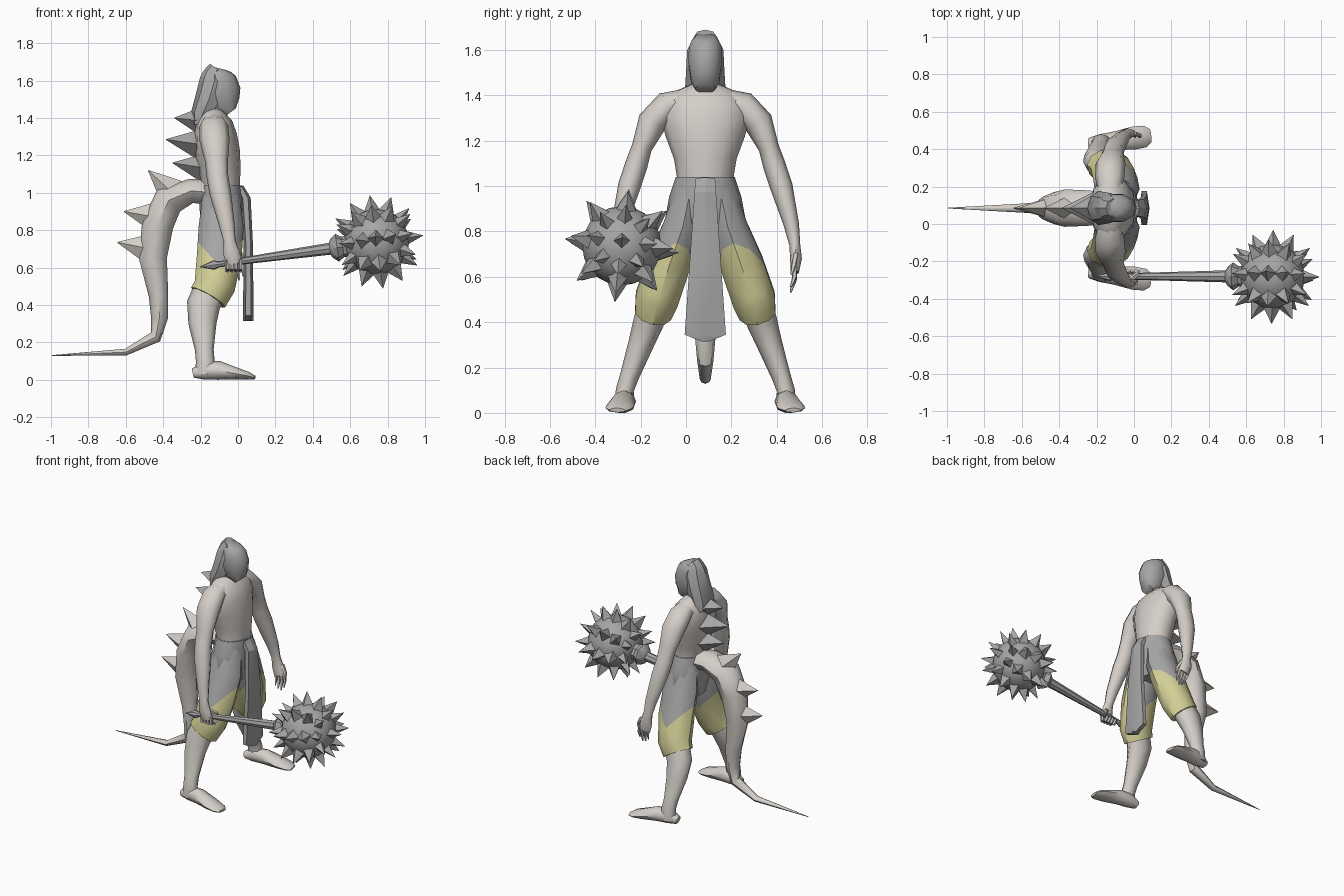
import bpy, bmesh, math
from mathutils import Vector, Matrix

CY = 0.085  # body symmetry plane


def material(name, rgb):
    m = bpy.data.materials.new(name)
    m.diffuse_color = (*rgb, 1)
    return m


SKIN = material("pale skin", (0.66, 0.62, 0.58))
GREY = material("grey cloth and metal", (0.38, 0.38, 0.38))
YELLOW = material("yellow trousers", (0.66, 0.63, 0.31))


def add(bm, secs, n=8, turn=0.0, flip=False):
    """Loft through rings (x, y, z, half depth, half width)."""
    pts = [Vector((s[0], 2 * CY - s[1] if flip else s[1], s[2])) for s in secs]
    rings = []
    for i, s in enumerate(secs):
        t = (pts[min(i + 1, len(pts) - 1)] - pts[max(i - 1, 0)]).normalized()
        ref = Vector((1, 0, 0)) if abs(t.y) > 0.98 else Vector((0, 1, 0))
        u = ref.cross(t).normalized()
        v = t.cross(u)
        rings.append([bm.verts.new(pts[i] + u * s[3] * math.cos(a) + v * s[4] * math.sin(a))
                      for a in [turn + 2 * math.pi * k / n for k in range(n)]])
    for r, q in zip(rings, rings[1:]):
        for k in range(n):
            bm.faces.new((r[k], r[(k + 1) % n], q[(k + 1) % n], q[k]))
    bm.faces.new(rings[0])
    bm.faces.new(rings[-1])


def finish(name, bm, mats, angle=40, rule=None):
    bmesh.ops.recalc_face_normals(bm, faces=bm.faces)
    if rule:
        for f in bm.faces:
            f.material_index = rule(f.calc_center_median())
    me = bpy.data.meshes.new(name)
    bm.to_mesh(me)
    bm.free()
    for m in mats:
        me.materials.append(m)
    me.shade_smooth()
    me.set_sharp_from_angle(angle=math.radians(angle))
    ob = bpy.data.objects.new(name, me)
    bpy.context.collection.objects.link(ob)
    return ob


def part(name, secs, mat, n=8, angle=40, turn=0.0, flip=False):
    bm = bmesh.new()
    add(bm, secs, n, turn, flip)
    return finish(name, bm, [mat], angle)


def column(rows):
    """Rows (z, x, half depth, half width) on the symmetry plane."""
    return [(x, CY, z, a, b) for z, x, a, b in rows]


# Torso, neck, head and hair
part("torso", column([(0.98, -0.09, 0.10, 0.125), (1.04, -0.09, 0.10, 0.125),
                      (1.12, -0.10, 0.115, 0.138), (1.22, -0.11, 0.12, 0.175),
                      (1.30, -0.12, 0.115, 0.195), (1.37, -0.13, 0.10, 0.19),
                      (1.42, -0.14, 0.07, 0.13), (1.45, -0.14, 0.05, 0.06)]), SKIN, 12, 60)
part("neck", column([(1.38, -0.14, 0.06, 0.06), (1.50, -0.10, 0.055, 0.055)]), SKIN)
part("head", column([(1.43, -0.04, 0.035, 0.045), (1.47, -0.07, 0.085, 0.066),
                     (1.54, -0.09, 0.105, 0.078), (1.61, -0.10, 0.09, 0.076),
                     (1.645, -0.105, 0.07, 0.062), (1.665, -0.10, 0.04, 0.04)]), GREY, 10, 50)
part("hair", column([(1.36, -0.20, 0.045, 0.085), (1.42, -0.19, 0.062, 0.09),
                     (1.50, -0.155, 0.075, 0.085), (1.60, -0.125, 0.08, 0.08),
                     (1.64, -0.125, 0.06, 0.06), (1.66, -0.11, 0.05, 0.05)]), GREY, 8)

# Skirt around the hips and the creased front cloth
part("hip_skirt", column([(0.76, -0.09, 0.09, 0.13), (0.84, -0.09, 0.11, 0.18),
                          (0.95, -0.09, 0.118, 0.16), (1.04, -0.09, 0.11, 0.13)]), GREY, 12)
part("front_cloth", column([(0.315, 0.055, 0.028, 0.02), (0.345, 0.055, 0.028, 0.105),
                            (0.72, 0.055, 0.025, 0.075), (0.97, 0.04, 0.028, 0.055),
                            (1.03, 0.01, 0.02, 0.05)]), GREY, 6, 25)

# Legs, trousers, feet and arms on both sides
LEG = [(-0.09, 0.15, 0.98, 0.10, 0.07), (-0.09, 0.185, 0.82, 0.12, 0.09),
       (-0.10, 0.245, 0.66, 0.12, 0.10), (-0.125, 0.30, 0.50, 0.11, 0.10),
       (-0.16, 0.315, 0.44, 0.105, 0.085)]
SHIN = [(-0.14, 0.305, 0.50, 0.09, 0.07), (-0.185, 0.335, 0.40, 0.09, 0.068),
        (-0.19, 0.37, 0.30, 0.075, 0.056), (-0.18, 0.42, 0.16, 0.05, 0.042),
        (-0.175, 0.44, 0.10, 0.05, 0.04), (-0.175, 0.44, 0.03, 0.055, 0.042)]
FOOT = [(-0.24, 0.43, 0.035, 0.025, 0.03), (-0.18, 0.435, 0.05, 0.05, 0.045),
        (-0.10, 0.445, 0.05, 0.05, 0.05), (0.0, 0.46, 0.031, 0.031, 0.062),
        (0.06, 0.468, 0.02, 0.02, 0.058), (0.09, 0.472, 0.012, 0.01, 0.035)]
ARM = [(-0.13, 0.17, 1.385, 0.06, 0.045), (-0.13, 0.25, 1.355, 0.078, 0.065),
       (-0.125, 0.32, 1.28, 0.08, 0.065), (-0.115, 0.365, 1.17, 0.062, 0.045),
       (-0.11, 0.39, 1.09, 0.058, 0.05), (-0.095, 0.42, 1.0, 0.058, 0.05),
       (-0.06, 0.465, 0.83, 0.042, 0.034), (-0.045, 0.48, 0.74, 0.032, 0.024),
       (-0.035, 0.485, 0.68, 0.045, 0.026), (-0.02, 0.48, 0.62, 0.04, 0.018)]
for side, flip in (("left", False), ("right", True)):
    bm = bmesh.new()
    add(bm, LEG, 10, 0, flip)
    for s in (1.1, -1.1):  # cut the pointed hem into the trousers
        bmesh.ops.bisect_plane(bm, geom=bm.verts[:] + bm.edges[:] + bm.faces[:],
                               plane_co=(-0.10, 0, 0.61), plane_no=(-s, 0, 1))
    finish(side + "_trouser_leg", bm, [GREY, YELLOW], 40,
           lambda c: 0 if c.z > 0.61 + 1.1 * abs(c.x + 0.10) else 1)
    part(side + "_shin", SHIN, SKIN, 8, 60, flip=flip)
    part(side + "_foot", FOOT, SKIN, 8, 50, flip=flip)
    part(side + "_arm", ARM, SKIN, 8, 60, flip=flip)

# Open left hand, right hand gripping the handle
bm = bmesh.new()
for i, length in enumerate((0.07, 0.085, 0.09, 0.07)):
    x = -0.05 + 0.022 * i
    add(bm, [(x, 0.48, 0.64, 0.011, 0.012), (x + 0.008, 0.478, 0.64 - length * 0.6, 0.010, 0.011),
             (x + 0.012, 0.462, 0.635 - length * 1.15, 0.004, 0.004)], 5)
add(bm, [(0.0, 0.485, 0.70, 0.014, 0.013), (0.03, 0.475, 0.65, 0.012, 0.012),
         (0.035, 0.465, 0.61, 0.005, 0.005)], 5)
finish("left_fingers", bm, [SKIN])
bm = bmesh.new()
for i in range(4):
    x = -0.058 + 0.023 * i
    add(bm, [(x, -0.315, 0.645, 0.012, 0.013), (x, -0.308, 0.595, 0.012, 0.013),
             (x, -0.275, 0.585, 0.012, 0.012), (x, -0.25, 0.61, 0.010, 0.011)], 5)
add(bm, [(-0.02, -0.30, 0.68, 0.015, 0.015), (0.02, -0.265, 0.655, 0.012, 0.013),
         (0.025, -0.25, 0.62, 0.006, 0.006)], 5)
finish("right_fingers", bm, [SKIN])

# Tail with its ridge of spikes
bm = bmesh.new()
add(bm, [(x, CY, z, a, b) for x, z, a, b in [
    (-0.12, 1.0, 0.07, 0.08), (-0.25, 1.01, 0.065, 0.095), (-0.37, 0.96, 0.085, 0.10),
    (-0.43, 0.83, 0.085, 0.085), (-0.455, 0.65, 0.075, 0.065), (-0.425, 0.45, 0.052, 0.052),
    (-0.42, 0.33, 0.045, 0.045), (-0.44, 0.23, 0.034, 0.036), (-0.60, 0.148, 0.018, 0.024),
    (-0.995, 0.13, 0.002, 0.002)]], 8)
for base, tip, a, b in (((-0.34, 0.99), (-0.48, 1.12), 0.09, 0.07),
                        ((-0.44, 0.87), (-0.61, 0.90), 0.085, 0.06),
                        ((-0.47, 0.70), (-0.645, 0.735), 0.085, 0.05)):
    add(bm, [(base[0], CY, base[1], a, b), (tip[0], CY, tip[1], 0.002, 0.002)], 4)
finish("tail", bm, [SKIN], 45)

# Spikes down the spine
bm = bmesh.new()
for base, tip, a, b in (((-0.20, 1.385), (-0.34, 1.40), 0.075, 0.08),
                        ((-0.21, 1.26), (-0.385, 1.285), 0.08, 0.09),
                        ((-0.19, 1.135), (-0.35, 1.16), 0.075, 0.08)):
    add(bm, [(base[0], CY, base[1], a, b), (tip[0], CY, tip[1], 0.002, 0.002)], 4)
finish("spine_spikes", bm, [GREY], 20)

# Mace handle along a slightly rising axis
shaft = [(-0.205, 0.001), (-0.13, 0.026), (-0.10, 0.016), (0.0, 0.018), (0.49, 0.032),
         (0.50, 0.05), (0.53, 0.075), (0.56, 0.055), (0.62, 0.06)]
part("mace_handle", [(x, -0.28, 0.632 + 0.14 * x, r, r) for x, r in shaft], GREY, 8, 35)

# Mace ball with aligned rings of spikes
centre = Vector((0.74, -0.283, 0.737))
tilt = Matrix.Rotation(-math.atan(0.14), 3, 'Y')
bm = bmesh.new()
bmesh.ops.create_uvsphere(bm, u_segments=16, v_segments=10, radius=0.175,
                          matrix=Matrix.Translation(centre))
dirs = [Vector((1, 0, 0))]
for polar, count in ((38, 8), (64, 8), (90, 8), (116, 8), (142, 8)):
    for k in range(count):
        p, a = math.radians(polar), 2 * math.pi * k / count + math.radians(83)
        dirs.append(Vector((math.cos(p), math.sin(p) * math.cos(a), math.sin(p) * math.sin(a))))
for d in dirs:
    d = tilt @ d
    r = 0.05 if abs(d.x) < 0.6 else 0.04
    add(bm, [(*(centre + d * 0.155), r, r), (*(centre + d * 0.252), 0.001, 0.001)], 4)
finish("mace_head", bm, [GREY], 35)
